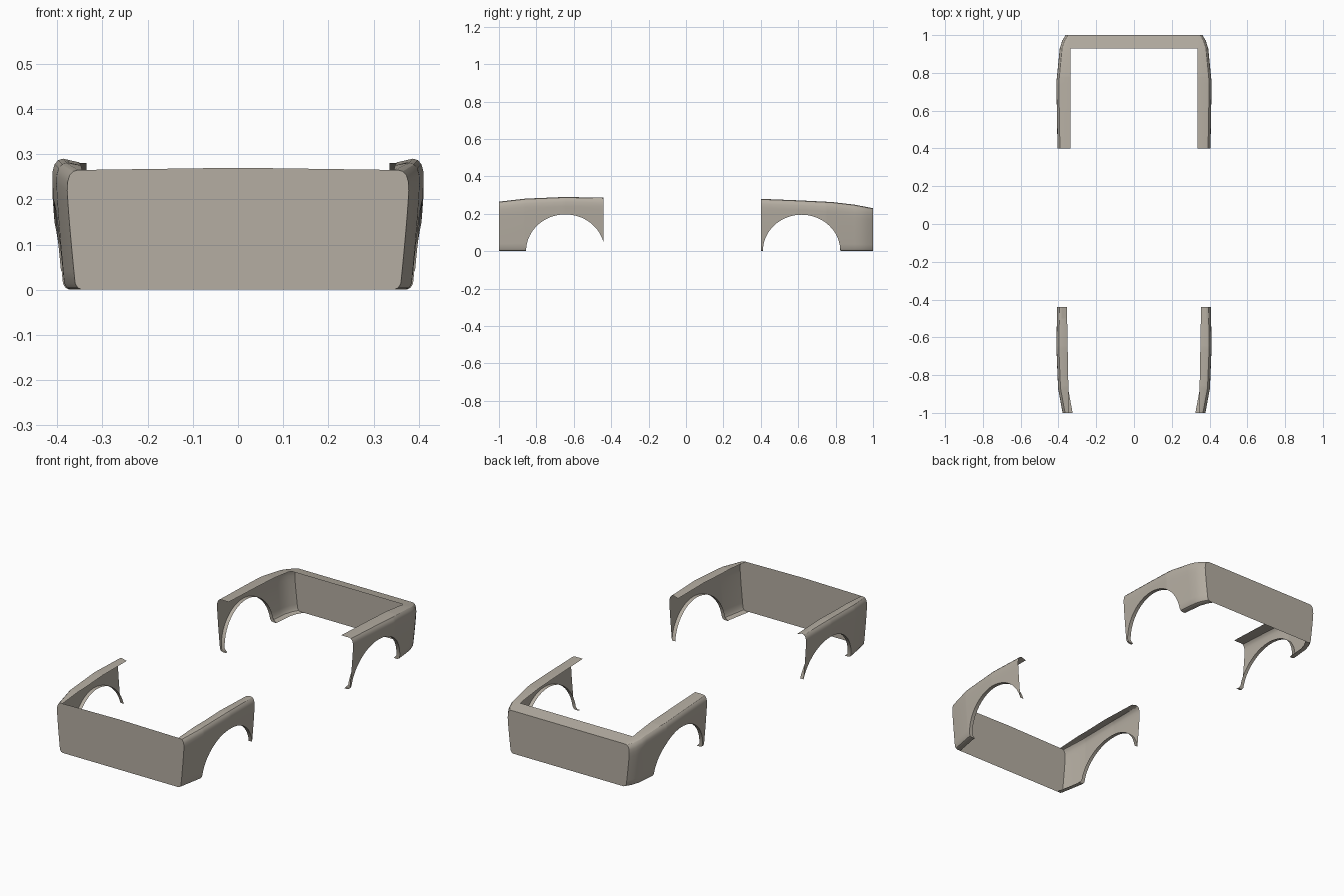
import bpy, bmesh, math

cube = bpy.data.objects.get("Cube")
if cube:
    bpy.data.objects.remove(cube)

paint = bpy.data.materials.new("warm grey primer")
paint.use_nodes = True
COLOUR = (0.46, 0.42, 0.36, 1)
paint.diffuse_color = COLOUR
paint.node_tree.nodes["Principled BSDF"].inputs["Base Color"].default_value = COLOUR


def lerp(table, y):
    """Piecewise linear lookup in (y, value) pairs."""
    for (a, u), (b, v) in zip(table, table[1:]):
        if y <= b:
            return u + (v - u) * max(0, y - a) / (b - a)
    return table[-1][1]


# Body lines along y: crown height, widest half width, inner flange edge, wheel arch
FRONT = dict(
    top=[(-1, .265), (-.86, .281), (-.65, .29), (-.44, .286)],
    wide=[(-1, .378), (-.87, .402), (-.65, .411), (-.44, .407)],
    inner=[(-1, .345), (-.44, .355)],
    drop=[(-1, 0), (-.8, .008), (-.44, .008)],
    arch=(-.645, .21, .197), span=(-1, -.44))
REAR = dict(
    top=[(.4, .28), (.6, .272), (.78, .263), (.9, .249), (1, .23)],
    wide=[(.4, .405), (.75, .411), (.93, .393), (.97, .38), (1, .362)],
    inner=[(.4, .335), (1, .335)],
    drop=[(.4, 0), (1, 0)],
    arch=(.618, .207, .195), span=(.4, 1))


def section(f, y):
    """Half cross-section: flange, shoulder, side, bottom edge, inward lip."""
    top, wide = lerp(f["top"], y), lerp(f["wide"], y)
    cy, a, h = f["arch"]
    t = (y - cy) / a
    in_arch = abs(t) < .9999
    low = h * math.sqrt(1 - t * t) if in_arch else 0
    r = 0 if in_arch else .014
    belt = top - .045

    def side(z):
        return wide - .019 * max(0, 1 - z / belt) ** 1.2

    pts = [(lerp(f["inner"], y), top - lerp(f["drop"], y)),
           (wide - .024, top), (wide - .013, top - .003),
           (wide - .005, top - .012), (wide - .001, top - .026)]
    for k in range(9):
        z = belt + (low + r - belt) * k / 8
        pts.append((side(z), z))
    x = side(low)
    pts += [(x - .3 * r, low + .3 * r), (x - r, low), (x - r - .02, low)]
    return pts


def finish(bm, name):
    bmesh.ops.remove_doubles(bm, verts=bm.verts, dist=.00005)
    mesh = bpy.data.meshes.new(name)
    bm.to_mesh(mesh)
    bm.free()
    obj = bpy.data.objects.new(name, mesh)
    bpy.context.collection.objects.link(obj)
    mesh.materials.append(paint)
    bpy.ops.object.select_all(action='DESELECT')
    obj.select_set(True)
    bpy.context.view_layer.objects.active = obj
    bpy.ops.object.shade_smooth_by_angle(angle=math.radians(30))


def fender(f, s, name):
    cy, a, _ = f["arch"]
    lo, hi = f["span"]
    # Stations bunch up where the arch turns vertical
    ys = {cy - a * math.cos(math.pi * k / 36) for k in range(37)}
    ys |= {lo, hi} | {y for key in ("top", "wide") for y, _ in f[key]}
    ys = sorted(y for y in ys if lo <= y <= hi)
    bm = bmesh.new()
    rows = [[bm.verts.new((s * x, y, z)) for x, z in section(f, y)] for y in ys]
    for p, q in zip(rows, rows[1:]):
        for i in range(len(p) - 1):
            quad = [p[i], p[i + 1], q[i + 1], q[i]]
            bm.faces.new(quad if s > 0 else quad[::-1])
    finish(bm, name)


def end_plate(f, y, bow, name):
    half = section(f, y)[1:-1]
    outline = [(0, half[0][1] + bow)] + half + [(-x, z) for x, z in half[::-1]]
    bm = bmesh.new()
    verts = [bm.verts.new((x, y, z)) for x, z in outline]
    # Clockwise in x, z faces the front, so the rear one is reversed
    bm.faces.new(verts if y > 0 else verts[::-1])
    finish(bm, name)


for s, label in ((1, "left"), (-1, "right")):
    fender(FRONT, s, f"front_{label}_fender")
    fender(REAR, s, f"rear_{label}_fender")
end_plate(FRONT, -1, .005, "front_panel")
end_plate(REAR, 1, 0, "rear_panel")

# Ledge across the top of the rear panel
bm = bmesh.new()
levels = [(y, lerp(REAR["top"], y)) for y in (.93, .965, 1)]
rows = [[bm.verts.new((x, y, z)) for x in (-.335, .335)] for y, z in levels]
for p, q in zip(rows, rows[1:]):
    bm.faces.new((p[0], p[1], q[1], q[0]))
finish(bm, "rear_ledge")
